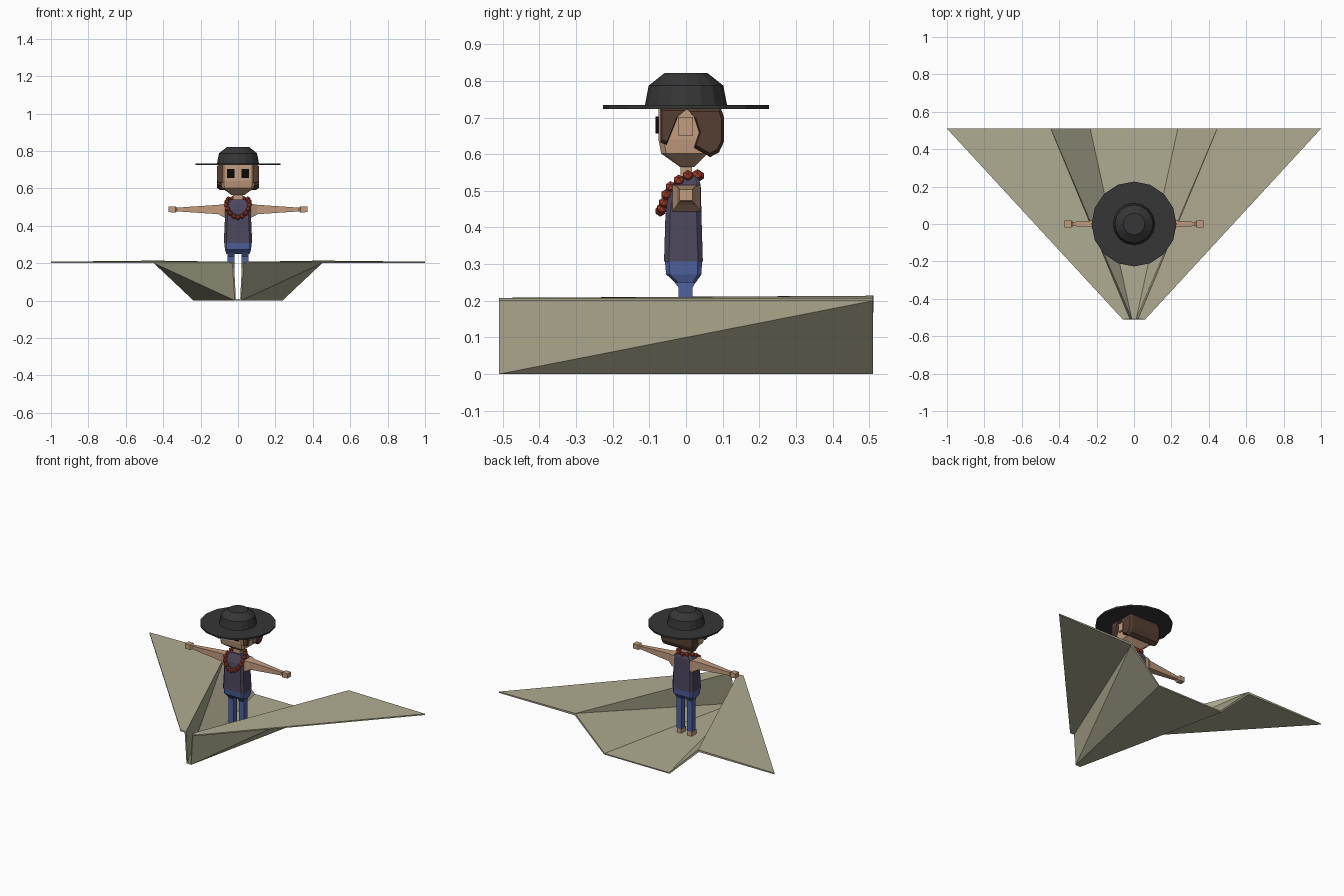
import bpy, bmesh, math

if "Cube" in bpy.data.objects:
    bpy.data.objects.remove(bpy.data.objects["Cube"])


def material(name, r, g, b):
    m = bpy.data.materials.new(name)
    lin = [(c / 255 / 12.92) if c < 11 else ((c / 255 + 0.055) / 1.055) ** 2.4 for c in (r, g, b)]
    m.diffuse_color = (*lin, 1)
    m.use_nodes = True
    m.node_tree.nodes["Principled BSDF"].inputs["Base Color"].default_value = m.diffuse_color
    return m


KHAKI = material("khaki paper", 175, 171, 145)
SKIN = material("skin", 194, 156, 126)
HAIR = material("brown hair", 85, 62, 50)
HAT = material("black felt", 54, 54, 54)
SHIRT = material("plum cloth", 77, 70, 93)
DENIM = material("blue denim", 80, 98, 160)
BEAD = material("red beads", 168, 64, 46)
BLACK = material("eye black", 8, 8, 8)


def finish(bm, name, mat, fix=True):
    if fix:
        bmesh.ops.recalc_face_normals(bm, faces=bm.faces[:])
    me = bpy.data.meshes.new(name)
    bm.to_mesh(me)
    bm.free()
    me.materials.append(mat)
    ob = bpy.data.objects.new(name, me)
    bpy.context.collection.objects.link(ob)
    return ob


def loft(name, rings, mat):
    """Skin a closed solid through rings with equal point counts."""
    bm = bmesh.new()
    vs = [[bm.verts.new(p) for p in ring] for ring in rings]
    n = len(vs[0])
    for a, b in zip(vs, vs[1:]):
        for i in range(n):
            j = (i + 1) % n
            bm.faces.new((a[i], a[j], b[j], b[i]))
    bm.faces.new(vs[0])
    bm.faces.new(vs[-1])
    return finish(bm, name, mat)


def slab(z, x0, x1, y0, y1, c=0.0):
    """Horizontal rectangle ring, with cut corners if c > 0."""
    if not c:
        return [(x0, y0, z), (x1, y0, z), (x1, y1, z), (x0, y1, z)]
    return [(x0 + c, y0, z), (x1 - c, y0, z), (x1, y0 + c, z), (x1, y1 - c, z),
            (x1 - c, y1, z), (x0 + c, y1, z), (x0, y1 - c, z), (x0, y0 + c, z)]


def box(name, x0, x1, y0, y1, z0, z1, mat):
    return loft(name, [slab(z0, x0, x1, y0, y1), slab(z1, x0, x1, y0, y1)], mat)


def side_profile(name, pts, xs, mat):
    """Stack a (y, z) profile along x; xs holds (x, shrink) pairs."""
    cy = sum(p[0] for p in pts) / len(pts)
    cz = sum(p[1] for p in pts) / len(pts)
    return loft(name, [[(x, cy + (y - cy) * s, cz + (z - cz) * s) for y, z in pts] for x, s in xs], mat)


# Folded paper glider: one cross-section, wide at the tail and narrow at the nose
tail = [(-1, .2), (-.45, .2), (-.238, 0), (.238, 0), (.45, .2), (1, .2)]
nose = [(-.06, .2), (-.03, .2), (-.017, 0), (.017, 0), (.03, .2), (.06, .2)]
bm = bmesh.new()
b = [bm.verts.new((x, .51, z)) for x, z in tail]
n = [bm.verts.new((x, -.51, z)) for x, z in nose]
for i in (0, 2, 4):
    bm.faces.new((n[i], n[i + 1], b[i + 1], b[i]))
for tri in ((n[1], n[2], b[1]), (n[2], b[2], b[1]), (n[3], n[4], b[4]), (n[3], b[4], b[3])):
    bm.faces.new(tri)
glider = finish(bm, "paper_glider", KHAKI, fix=False)
mod = glider.modifiers.new("thickness", "SOLIDIFY")
mod.thickness = .008
mod.offset = 1
mod.use_even_offset = True

# Trousers: hips and two legs with bare feet
loft("hips", [slab(.25, -.062, .062, -.03, .027, .008), slab(.272, -.07, .07, -.054, .042, .01),
              slab(.31, -.073, .073, -.058, .044, .012)], DENIM)
for s, side in ((1, "right"), (-1, "left")):
    xa, xb = sorted((s * .02, s * .056))
    loft(side + "_leg", [slab(.035, xa, xb, -.02, .018), slab(.235, xa, xb, -.02, .018),
                         slab(.262, xa, xb, -.04, .032)], DENIM)
    box(side + "_foot", xa + .002, xb - .002, -.034, .018, .006, .036, SKIN)

# Sleeveless shirt
loft("shirt", [slab(.307, -.076, .076, -.06, .046, .013), slab(.44, -.07, .07, -.056, .042, .013),
               slab(.49, -.07, .07, -.048, .041, .013), slab(.517, -.066, .066, -.037, .04, .012),
               slab(.54, -.045, .045, -.025, .032, .01)], SHIRT)

# Arms held straight out, with blocky hands
for s, side in ((1, "right"), (-1, "left")):
    sections = [(.055, -.037, .04, .442, .515), (.075, -.037, .04, .445, .516),
                (.105, -.024, .026, .462, .512), (.325, -.011, .011, .477, .497),
                (.335, -.018, .018, .471, .504), (.372, -.018, .018, .473, .503)]
    loft(side + "_arm", [[(s * x, y0, z0), (s * x, y1, z0), (s * x, y1, z1), (s * x, y0, z1)]
                         for x, y0, y1, z0, z1 in sections], SKIN)

# Bead necklace: half path mirrored
path = [(0, .036, .541), (.03, .031, .544), (.052, .005, .542), (.06, -.02, .529),
        (.062, -.042, .511), (.056, -.054, .49), (.042, -.06, .468), (.022, -.066, .452), (0, -.07, .445)]
bm = bmesh.new()
for x, y, z in path + [(-x, y, z) for x, y, z in path[1:-1]]:
    made = bmesh.ops.create_icosphere(bm, subdivisions=1, radius=.0155)
    bmesh.ops.translate(bm, verts=made["verts"], vec=(x, y, z))
finish(bm, "bead_necklace", BEAD)

# Neck, head, ears and eyes
box("neck", -.026, .026, -.015, .016, .525, .575, SKIN)
loft("head", [slab(.565, -.035, .035, -.016, .022, .006), slab(.602, -.086, .086, -.068, .06, .014),
              slab(.64, -.09, .09, -.075, .07, .014), slab(.727, -.09, .09, -.075, .07, .014)], SKIN)
for s, side in ((1, "right"), (-1, "left")):
    xa, xb = sorted((s * .08, s * .102))
    box(side + "_ear", xa, xb, -.02, .019, .65, .702, SKIN)
    xa, xb = sorted((s * .02, s * .06))
    box(side + "_eye", xa, xb, -.083, -.074, .656, .703, BLACK)

# Hair: thick back piece and a pointed lock in front of each ear
back = [(0, .726), (.095, .726), (.104, .70), (.104, .635), (.09, .605),
        (.066, .592), (.022, .618), (.036, .66), (.022, .702)]
side_profile("back_hair", back, [(-.113, .85), (-.098, 1), (.098, 1), (.113, .85)], HAIR)
lock = [(-.07, .726), (.005, .726), (-.022, .703), (-.053, .626), (-.07, .632)]
for s, side in ((1, "right"), (-1, "left")):
    side_profile(side + "_hair_lock", lock, [(s * .084, 1), (s * .1, 1), (s * .111, .85)], HAIR)

# Wide-brimmed hat, turned from one profile
SIDES = 16
profile = [(.227, .724), (.227, .734), (.112, .734), (.102, .787), (.058, .822)]
loft("wide_brim_hat", [[(r * math.cos(math.tau * i / SIDES), r * math.sin(math.tau * i / SIDES), z)
                        for i in range(SIDES)] for r, z in profile], HAT)
